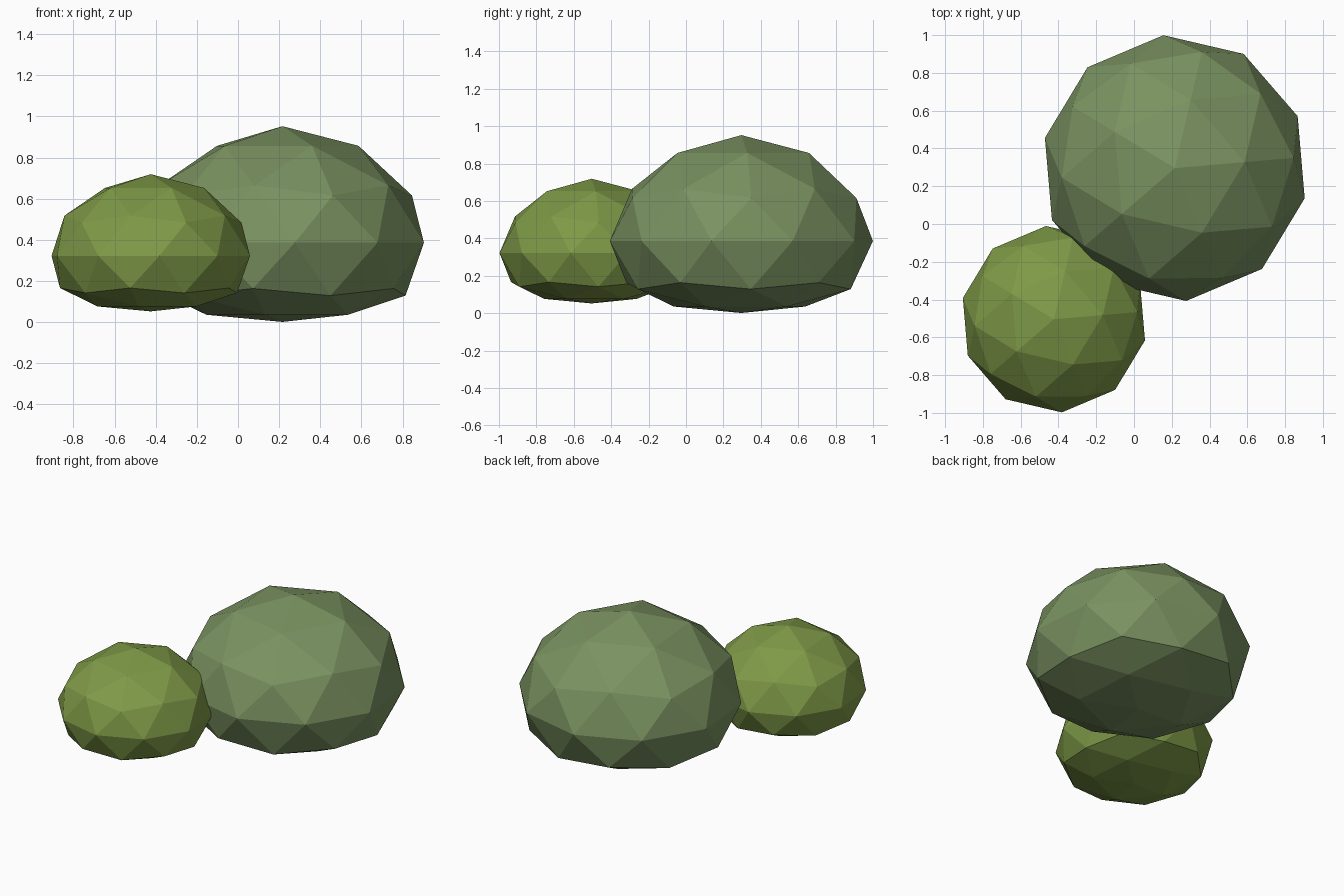
import bpy, math

if "Cube" in bpy.data.objects:
    bpy.data.objects.remove(bpy.data.objects["Cube"])

# Height of each icosphere vertex ring: (original height, squashed height)
RINGS = [(1, 0.802), (0.8507, 0.667), (0.5257, 0.395), (0.4472, 0.326), (0, 0),
         (-0.4472, -0.315), (-0.5257, -0.364), (-0.8507, -0.496), (-1, -0.545)]


def material(name, color):
    m = bpy.data.materials.new(name)
    m.diffuse_color = (*color, 1)
    m.use_nodes = True
    m.node_tree.nodes["Principled BSDF"].inputs["Base Color"].default_value = m.diffuse_color
    return m


def bush(name, center, radius, mat):
    """Low-poly ball with a domed top and a flattened underside."""
    bpy.ops.mesh.primitive_ico_sphere_add(subdivisions=2, radius=1, location=center)
    ob = bpy.context.object
    ob.name = name
    for v in ob.data.vertices:
        z = min(RINGS, key=lambda r: abs(r[0] - v.co.z))[1]
        v.co = (v.co.x * radius, v.co.y * radius, z * radius)
    ob.rotation_euler.z = math.radians(4.9)
    ob.data.materials.append(mat)
    return ob


# Large grey-green bush at the back, small bright one in front
bush("large_bush", (0.216, 0.296, 0.386), 0.706, material("sage green", (0.195, 0.288, 0.119)))
bush("small_bush", (-0.424, -0.504, 0.322), 0.495, material("leaf green", (0.209, 0.319, 0.063)))
